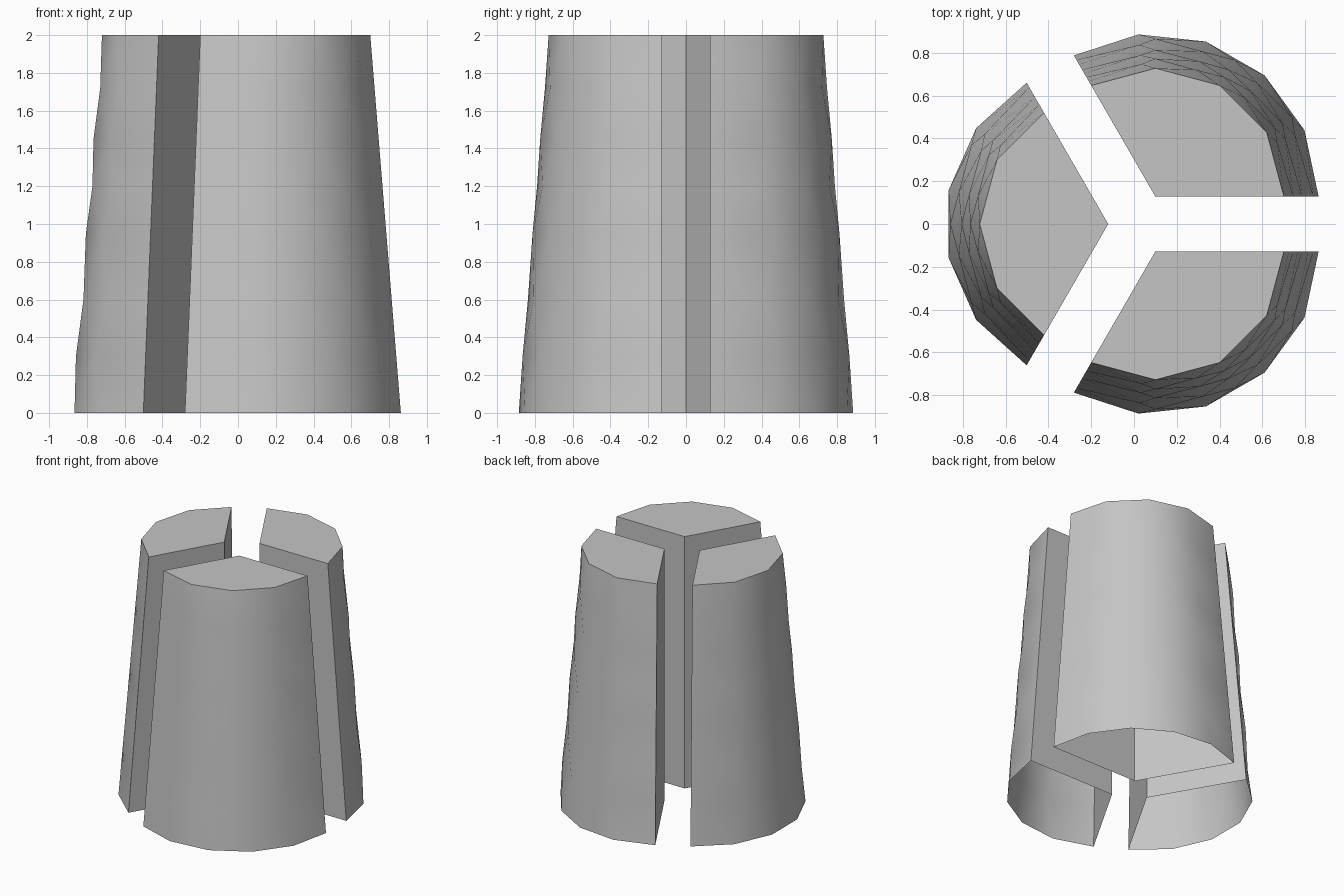
import bpy, bmesh
from math import sin, cos, radians
from mathutils import Matrix, Vector

if "Cube" in bpy.data.objects:
    bpy.data.objects.remove(bpy.data.objects["Cube"], do_unlink=True)

grey = bpy.data.materials.new("plain_grey")
grey.use_nodes = True
colour = (0.56, 0.56, 0.56, 1)
grey.diffuse_color = colour
grey.node_tree.nodes["Principled BSDF"].inputs["Base Color"].default_value = colour

HEIGHT, R_BOTTOM, R_TOP = 2.0, 0.762, 0.60
GAP_OFFSET, CENTRE_X = 0.147, 0.0267
RING_HEIGHTS = (0, 0.3, 0.6, 0.95, 1.2, 1.45, 1.72, HEIGHT)


def arc(bm, z, steps):
    """One arc of the tapered outer wall, a third of a circle wide."""
    r = R_BOTTOM + (R_TOP - R_BOTTOM) * z / HEIGHT
    angles = [radians(-60 + 120 * i / steps) for i in range(steps + 1)]
    return [bm.verts.new((r * cos(a), r * sin(a), z)) for a in angles]


def zip_arcs(bm, low, high):
    """Join two arcs with different point counts by a strip of triangles."""
    i = j = 0
    n, m = len(low) - 1, len(high) - 1
    while i < n or j < m:
        if j == m or (i < n and (i + 1) / n <= (j + 1) / m):
            face = (low[i], low[i + 1], high[j])
            i += 1
        else:
            face = (low[i], high[j + 1], high[j])
            j += 1
        bm.faces.new(face).smooth = True


def wedge(name, angle):
    bm = bmesh.new()
    # curved outer wall, staggered rings
    rings = [arc(bm, z, 5 - k % 2) for k, z in enumerate(RING_HEIGHTS)]
    for low, high in zip(rings, rings[1:]):
        zip_arcs(bm, low, high)
    # two flat inner walls and the lid; the underside stays open
    foot = bm.verts.new((0, 0, 0))
    peak = bm.verts.new((0, 0, HEIGHT))
    bm.faces.new([foot] + [r[0] for r in rings] + [peak]).normal_flip()
    bm.faces.new([foot] + [r[-1] for r in rings] + [peak])
    bm.faces.new([peak] + rings[-1])
    # push outward from the hub and turn into place
    place = (Matrix.Translation(Vector((CENTRE_X, 0, 0)))
             @ Matrix.Rotation(radians(angle), 4, 'Z')
             @ Matrix.Translation(Vector((GAP_OFFSET, 0, 0))))
    bm.transform(place)
    bm.normal_update()
    # outward normals on the flat walls
    mid = place @ Vector((0.35, 0, HEIGHT / 2))
    for f in bm.faces:
        if f.normal.dot(f.calc_center_median() - mid) < 0:
            f.normal_flip()
    # crisp borders around the curved wall
    for e in bm.edges:
        if len(e.link_faces) == 2 and e.calc_face_angle() > radians(40):
            e.smooth = False
    mesh = bpy.data.meshes.new(name)
    bm.to_mesh(mesh)
    bm.free()
    mesh.materials.append(grey)
    obj = bpy.data.objects.new(name, mesh)
    bpy.context.collection.objects.link(obj)


for name, angle in (("right_wedge", 180), ("back_left_wedge", 60), ("front_left_wedge", -60)):
    wedge(name, angle)
